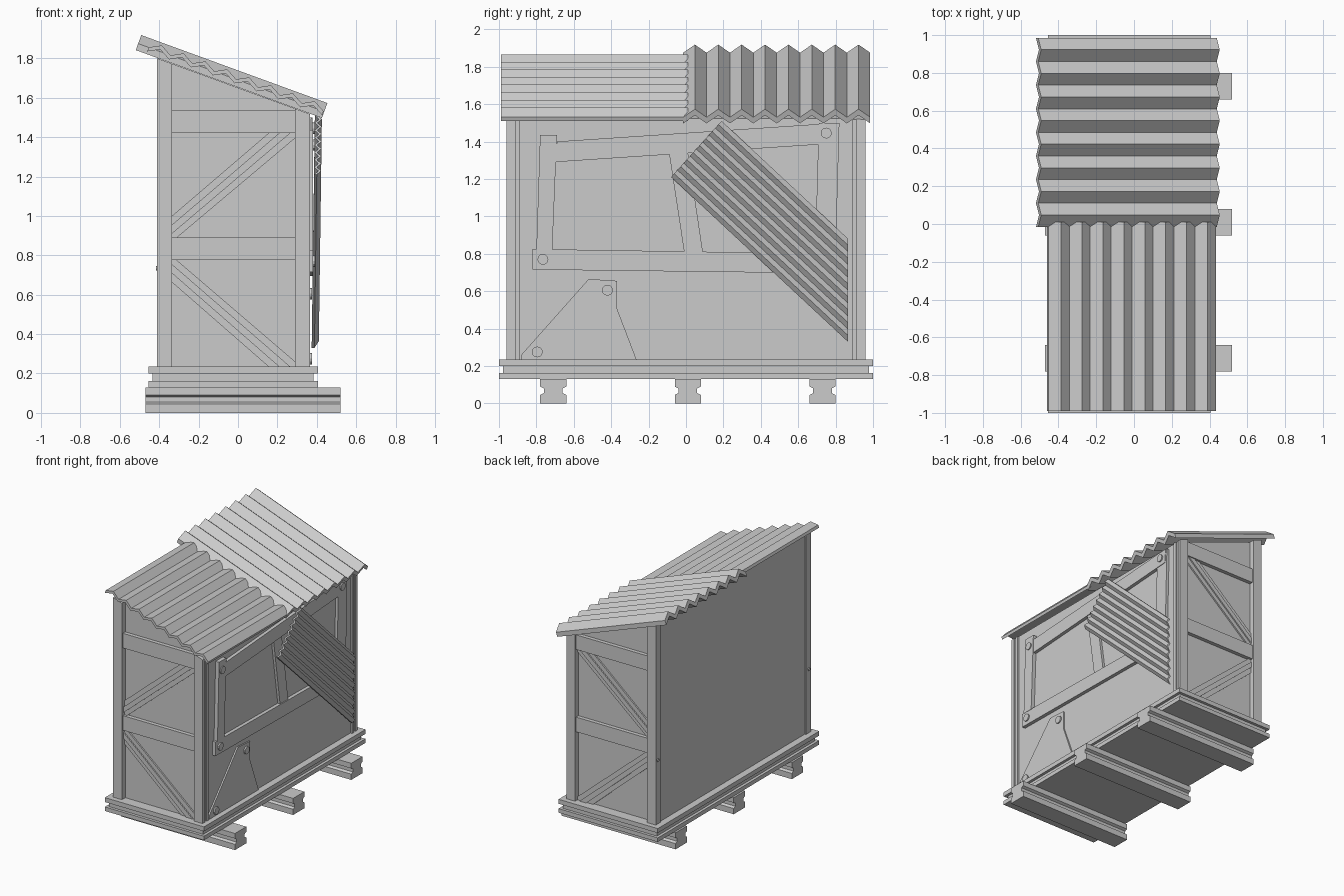
import bpy, bmesh, math
from mathutils import Vector as V

if "Cube" in bpy.data.objects:
    bpy.data.objects.remove(bpy.data.objects["Cube"])


def loft(name, ring_a, ring_b):
    """Closed solid between two matching outlines."""
    bm = bmesh.new()
    a = [bm.verts.new(p) for p in ring_a]
    b = [bm.verts.new(p) for p in ring_b]
    bm.faces.new(a)
    bm.faces.new(b[::-1])
    n = len(a)
    for i in range(n):
        j = (i + 1) % n
        bm.faces.new((a[j], a[i], b[i], b[j]))
    bmesh.ops.recalc_face_normals(bm, faces=bm.faces)
    me = bpy.data.meshes.new(name)
    bm.to_mesh(me)
    bm.free()
    ob = bpy.data.objects.new(name, me)
    bpy.context.collection.objects.link(ob)
    return ob


def prism_x(name, yz, x0, x1):
    return loft(name, [(x0, y, z) for y, z in yz], [(x1, y, z) for y, z in yz])


def prism_y(name, xz, y0, y1):
    return loft(name, [(x, y0, z) for x, z in xz], [(x, y1, z) for x, z in xz])


def rect(a0, a1, b0, b1):
    return [(a0, b0), (a1, b0), (a1, b1), (a0, b1)]


def roof_z(x):
    return 1.88 - 0.365 * (x + 0.505)


def under_roof(x0, x1, z0):
    """Outline in x,z whose top follows the roof slope."""
    return [(x0, z0), (x1, z0), (x1, roof_z(x1) - 0.045), (x0, roof_z(x0) - 0.045)]


def corrugated(name, start, across, normal, waves, amp, thick, far_end):
    """Zigzag sheet; far_end maps each near-edge point to its far-edge point."""
    n = waves * 2
    h = [amp if i % 2 else -amp for i in range(n + 1)]
    near = [start + across * (i / n) + normal * (h[i] + thick / 2) for i in range(n + 1)]
    near += [start + across * (i / n) + normal * (h[i] - thick / 2) for i in range(n, -1, -1)]
    return loft(name, near, [far_end(p) for p in near])


# base beams with an I-shaped section
for i, y in enumerate((-0.71, 0.01, 0.73)):
    half = [(0.07, 0), (0.07, 0.045), (0.05, 0.055), (0.05, 0.08), (0.07, 0.09), (0.07, 0.13)]
    outline = [(y + a, z) for a, z in half] + [(y - a, z) for a, z in half[::-1]]
    prism_x(f"base_beam_{i + 1}", outline, -0.47, 0.52)

# grooved platform
for name, inset, z0, z1 in (("platform_bottom", 0, 0.13, 0.162),
                            ("platform_middle", 0.022, 0.162, 0.2),
                            ("platform_top", 0, 0.2, 0.235)):
    prism_y(name, rect(-0.455 + inset, 0.405 - inset, z0, z1), -1 + inset, 1 - inset)

# hut body
prism_y("body_walls", under_roof(-0.4, 0.352, 0.235), -0.918, 0.918)

# end wall framing, repeated front and back
brace = [(-0.335, 1.0), (-0.335, 0.89), (-0.31, 0.89), (0.29, 1.395), (0.29, 1.42), (0.155, 1.42)]
brace_rib = [(-0.335, 0.955), (-0.335, 0.91), (0.265, 1.42), (0.208, 1.42)]


def flipped(pts):
    return [(x, 0.775 - (z - 0.89) * 1.019) for x, z in pts]


for side, s in (("front", -1), ("back", 1)):
    prism_y(side + "_tall_post", under_roof(-0.41, -0.335, 0.235), s * 0.9, s * 0.96)
    prism_y(side + "_short_post", under_roof(0.29, 0.365, 0.235), s * 0.933, s * 0.96)
    prism_y(side + "_post_core", under_roof(0.29, 0.357, 0.235), s * 0.9, s * 0.94)
    prism_y(side + "_corner_batten", under_roof(0.34, 0.366, 0.235), s * 0.888, s * 0.912)
    prism_y(side + "_upper_rail", rect(-0.335, 0.29, 1.42, 1.535), s * 0.91, s * 0.948)
    prism_y(side + "_middle_rail", rect(-0.335, 0.29, 0.775, 0.89), s * 0.91, s * 0.948)
    prism_y(side + "_upper_brace", brace, s * 0.91, s * 0.93)
    prism_y(side + "_upper_brace_rib", brace_rib, s * 0.91, s * 0.94)
    prism_y(side + "_lower_brace", flipped(brace), s * 0.91, s * 0.93)
    prism_y(side + "_lower_brace_rib", flipped(brace_rib), s * 0.91, s * 0.94)

# planks nailed to the side wall
planks = {
    "plank_top": ([(-0.70, 1.29), (0.80, 1.39), (0.81, 1.50), (-0.69, 1.40)], 0.378),
    "plank_left": ([(-0.80, 0.82), (-0.715, 0.82), (-0.69, 1.435), (-0.78, 1.435)], 0.382),
    "plank_bottom": ([(-0.82, 0.715), (0.80, 0.695), (0.80, 0.80), (-0.82, 0.825)], 0.38),
    "plank_right": ([(0.69, 0.79), (0.80, 0.79), (0.82, 1.50), (0.71, 1.50)], 0.374),
    "plank_middle": ([(-0.01, 0.81), (0.09, 0.81), (0.01, 1.345), (-0.09, 1.335)], 0.372),
    "wall_patch": ([(-0.88, 0.235), (-0.265, 0.235), (-0.37, 0.51), (-0.37, 0.655),
                    (-0.52, 0.665), (-0.88, 0.26)], 0.364),
}
for name, (yz, x1) in planks.items():
    prism_x(name, yz, 0.345, x1)

# nail heads
def nail(name, y, z, r, x0, x1):
    ring = [(y + r * math.cos(k * math.pi / 6), z + r * math.sin(k * math.pi / 6)) for k in range(12)]
    prism_x(name, ring, x0, x1)


for i, (y, z, x) in enumerate(((-0.74, 1.36, 0.39), (0.75, 1.445, 0.388), (-0.765, 0.77, 0.39),
                               (-0.42, 0.605, 0.375), (-0.795, 0.275, 0.375))):
    nail(f"nail_{i + 1}", y, z, 0.029, 0.35, x)
for i, y in enumerate((-0.935, 0.935)):
    nail(f"post_nail_{i + 1}", y, 0.735, 0.012, -0.4, -0.417)

# two overlapping roof sheets at right angles
down = V((0.945, 0, -0.345))
up = V((0.345, 0, 0.945)).normalized()
corrugated("roof_sheet_back", V((-0.505, -0.015, 1.88)), V((0, 1, 0)), up, 8, 0.023, 0.035,
           lambda p: p + down)
corrugated("roof_sheet_front", V((-0.452, -0.99, roof_z(-0.452))), down * 0.94, up, 8, 0.016, 0.022,
           lambda p: p + V((0, 1.0, 0)))

# leaning sheet on the side wall, its far end cut off upright
run = V((-0.012, 0.945, -0.88))
corrugated("leaning_sheet", V((0.404, -0.08, 1.21)), V((0.004, 0.27, 0.30)), V((1, 0, 0)), 8,
           0.011, 0.014, lambda p: p + run * ((0.865 - p.y) / run.y))
